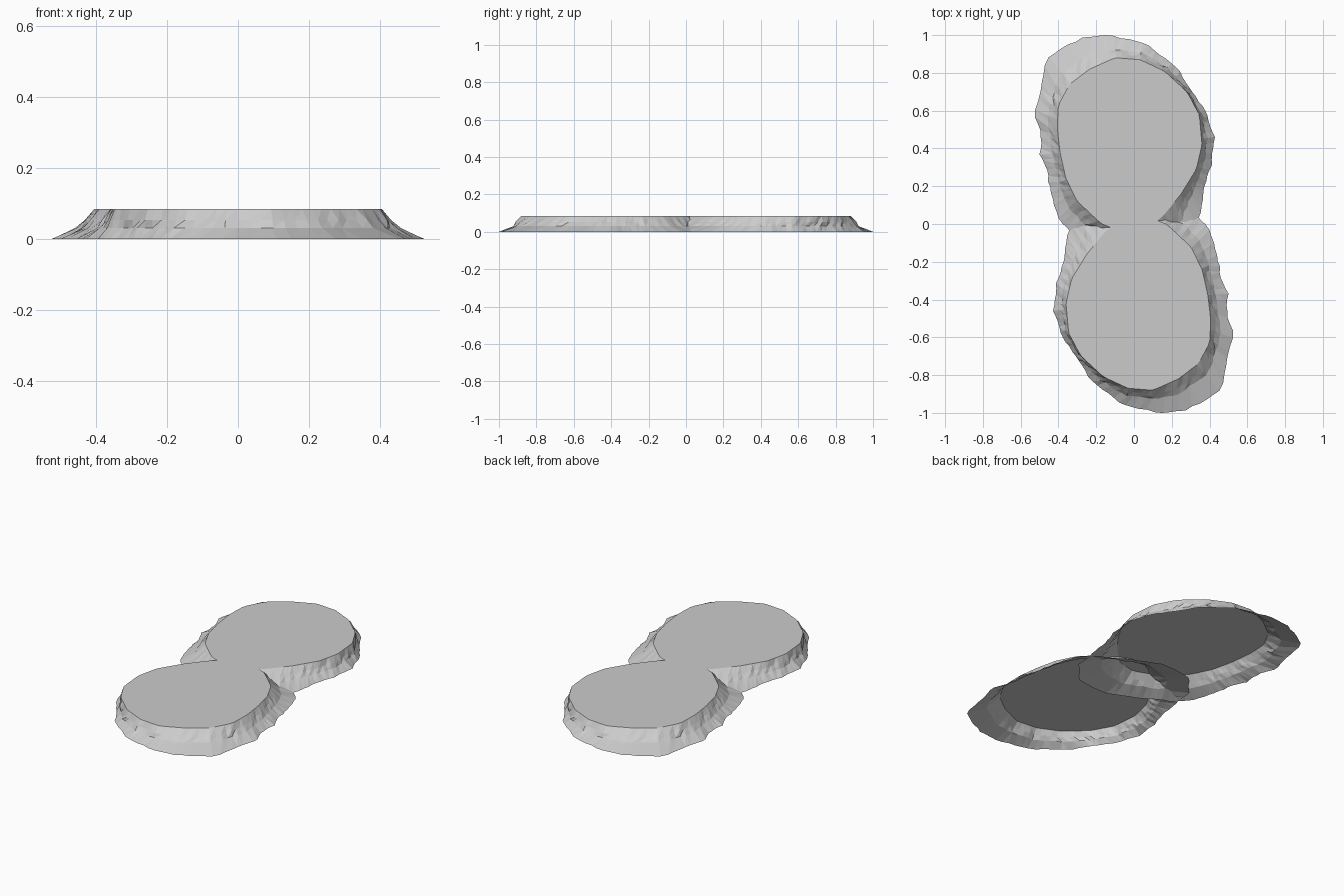
import bpy, bmesh, math, random
from mathutils import Vector

if "Cube" in bpy.data.objects:
    bpy.data.objects.remove(bpy.data.objects["Cube"])

random.seed(4)
CENTRE = Vector((-0.03, 0.40))
HEIGHT = 0.085
SEGMENTS = 96

# Outlines of one lobe seen from above: ground edge and flat top edge
GROUND = [(.43, .46), (.37, .61), (.23, .82), (.07, .95), (-.13, 1.0), (-.27, .99),
          (-.36, .94), (-.46, .88), (-.49, .71), (-.53, .58), (-.49, .48), (-.50, .37),
          (-.46, .29), (-.44, .16), (-.40, .03), (-.33, -.05), (-.15, -.15), (.03, -.23),
          (.22, -.20), (.33, -.08), (.34, .02), (.37, .18), (.41, .32)]
TOP = [(.36, .42), (.345, .58), (.28, .70), (.16, .81), (.03, .87), (-.10, .88),
       (-.235, .82), (-.34, .74), (-.40, .63), (-.405, .50), (-.39, .37), (-.36, .24),
       (-.30, .12), (-.17, 0), (-.04, -.05), (.07, -.03), (.16, .05), (.25, .16), (.33, .29)]


def polar(points):
    rel = [Vector(p) - CENTRE for p in points]
    return sorted((math.atan2(v.y, v.x) % math.tau, v.length) for v in rel)


def radius(table, a):
    """Radius of an outline at angle a, straight lines between its points."""
    ext = [(table[-1][0] - math.tau, table[-1][1])] + table + [(table[0][0] + math.tau, table[0][1])]
    for (a0, r0), (a1, r1) in zip(ext, ext[1:]):
        if a0 <= a <= a1:
            t = (a - a0) / (a1 - a0)
            p = Vector((math.cos(a0), math.sin(a0))) * r0
            q = Vector((math.cos(a1), math.sin(a1))) * r1
            return p.lerp(q, t).length
    return table[0][1]


stone = bpy.data.materials.new("grey_stone")
stone.diffuse_color = (0.6, 0.6, 0.6, 1)
stone.use_nodes = True
stone.node_tree.nodes["Principled BSDF"].inputs["Base Color"].default_value = stone.diffuse_color
ground, top = polar(GROUND), polar(TOP)

# Lobe: flat top with an open, rugged sloping skirt
bm = bmesh.new()
rings = []
LEVELS = [(0, 1), (.36, .42), (.62, .24), (1, 0)]   # (height share, outward share)
rough = [random.uniform(-.008, .008) for _ in range(SEGMENTS)]
for h, out in LEVELS:
    ring = []
    for i in range(SEGMENTS):
        a = math.tau * i / SEGMENTS
        r0, r1 = radius(top, a), radius(ground, a)
        r = r0 + (r1 - r0) * out
        if 0 < h < 1:
            r += random.uniform(-.006, .006)
        elif h == 0:
            r += rough[i] * .6
        ring.append(bm.verts.new((CENTRE.x + r * math.cos(a), CENTRE.y + r * math.sin(a), h * HEIGHT)))
    rings.append(ring)
for low, high in zip(rings, rings[1:]):
    for i in range(SEGMENTS):
        j = (i + 1) % SEGMENTS
        bm.faces.new((low[i], low[j], high[j]))
        bm.faces.new((low[i], high[j], high[i]))
bm.faces.new(rings[-1])
mesh = bpy.data.meshes.new("lobe")
bm.to_mesh(mesh)
bm.free()
mesh.materials.append(stone)

# The second lobe is the first turned half way round
for name, turn in (("back_lobe", 0), ("front_lobe", math.pi)):
    ob = bpy.data.objects.new(name, mesh)
    ob.rotation_euler.z = turn
    bpy.context.collection.objects.link(ob)
